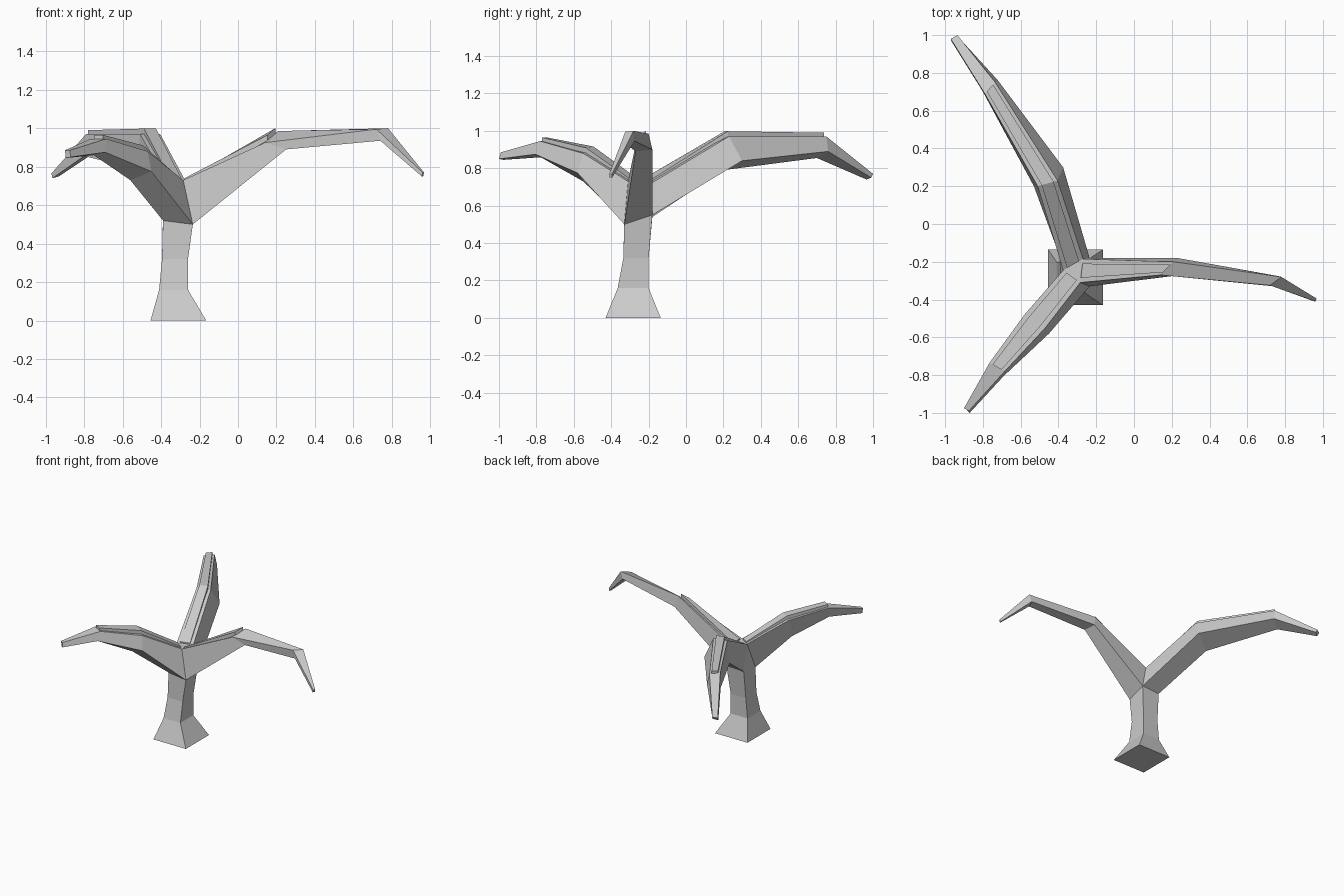
import bpy, bmesh
from mathutils import Vector

if "Cube" in bpy.data.objects:
    bpy.data.objects.remove(bpy.data.objects["Cube"])


def make_object(name, bm):
    bmesh.ops.remove_doubles(bm, verts=bm.verts, dist=0.0005)
    bmesh.ops.recalc_face_normals(bm, faces=bm.faces)
    mesh = bpy.data.meshes.new(name)
    bm.to_mesh(mesh)
    bm.free()
    bpy.context.collection.objects.link(bpy.data.objects.new(name, mesh))


def loft(bm, rings, cap_start=False, cap_end=False):
    rings = [[bm.verts.new(p) for p in r] for r in rings]
    for a, b in zip(rings, rings[1:]):
        for i in range(4):
            j = (i + 1) % 4
            bm.faces.new((a[i], a[j], b[j], b[i]))
    if cap_start:
        bm.faces.new(rings[0])
    if cap_end:
        bm.faces.new(rings[-1])


def square(x0, x1, y0, y1, z):
    return [(x0, y0, z), (x1, y0, z), (x1, y1, z), (x0, y1, z)]


# trunk top corners and the three crotch points between branches
fl, fr = (-0.39, -0.33, 0.52), (-0.235, -0.33, 0.50)
br, bl = (-0.235, -0.18, 0.55), (-0.39, -0.18, 0.54)
right_back = (-0.27, -0.185, 0.72)
right_front = (-0.285, -0.31, 0.73)
left = (-0.375, -0.245, 0.735)

# each branch: rings of top-left, top-right, bottom-right, bottom-left, facing outward
branches = {
    "right": [
        [right_back, right_front, fr, br],
        [(0.21, -0.20, 0.985), (0.14, -0.27, 0.925), (0.25, -0.27, 0.89), (0.23, -0.18, 0.90)],
        [(0.78, -0.28, 1.0), (0.72, -0.325, 0.995), (0.74, -0.33, 0.935), (0.76, -0.275, 0.945)],
        [(0.967, -0.395, 0.77), (0.96, -0.41, 0.77), (0.955, -0.41, 0.75), (0.963, -0.395, 0.75)]],
    "back": [
        [left, right_back, br, bl],
        [(-0.51, 0.20, 0.97), (-0.405, 0.23, 0.97), (-0.375, 0.30, 0.84), (-0.53, 0.20, 0.79)],
        [(-0.79, 0.69, 0.97), (-0.735, 0.75, 0.97), (-0.72, 0.76, 0.89), (-0.80, 0.70, 0.855)],
        [(-0.97, 0.98, 0.765), (-0.935, 1.0, 0.77), (-0.93, 0.99, 0.75), (-0.965, 0.965, 0.74)]],
    "front": [
        [right_front, left, fl, fr],
        [(-0.47, -0.55, 0.88), (-0.58, -0.48, 0.89), (-0.56, -0.55, 0.73), (-0.45, -0.58, 0.775)],
        [(-0.685, -0.78, 0.945), (-0.765, -0.735, 0.945), (-0.75, -0.76, 0.86), (-0.69, -0.805, 0.875)],
        [(-0.875, -0.99, 0.885), (-0.90, -0.975, 0.885), (-0.895, -0.975, 0.845), (-0.87, -1.0, 0.85)]],
}

# trunk and branches as one shell
bm = bmesh.new()
loft(bm, [square(-0.455, -0.165, -0.43, -0.135, 0),
          square(-0.41, -0.26, -0.365, -0.20, 0.16),
          square(-0.395, -0.26, -0.335, -0.20, 0.32),
          [fl, fr, br, bl]], cap_start=True)
for rings in branches.values():
    loft(bm, rings, cap_end=True)
for tri in ((right_back, right_front, left), (fl, bl, left)):
    bm.faces.new([bm.verts.new(p) for p in tri])
make_object("trunk_and_branches", bm)


# thin raised strips running along the top of each branch
def strip_ring(ring, lift):
    a, b = Vector(ring[0]), Vector(ring[1])
    p, q = a.lerp(b, 0.2), a.lerp(b, 0.8)
    up, down = Vector((0, 0, lift)), Vector((0, 0, -0.02))
    return [p + up, q + up, q + down, p + down]


for name, count in (("right", 2), ("back", 3), ("front", 3)):
    bm = bmesh.new()
    lifts = (0.01, 0.028, 0.02)
    loft(bm, [strip_ring(r, h) for r, h in zip(branches[name][:count], lifts)],
         cap_start=True, cap_end=True)
    make_object(name + "_branch_strip", bm)
